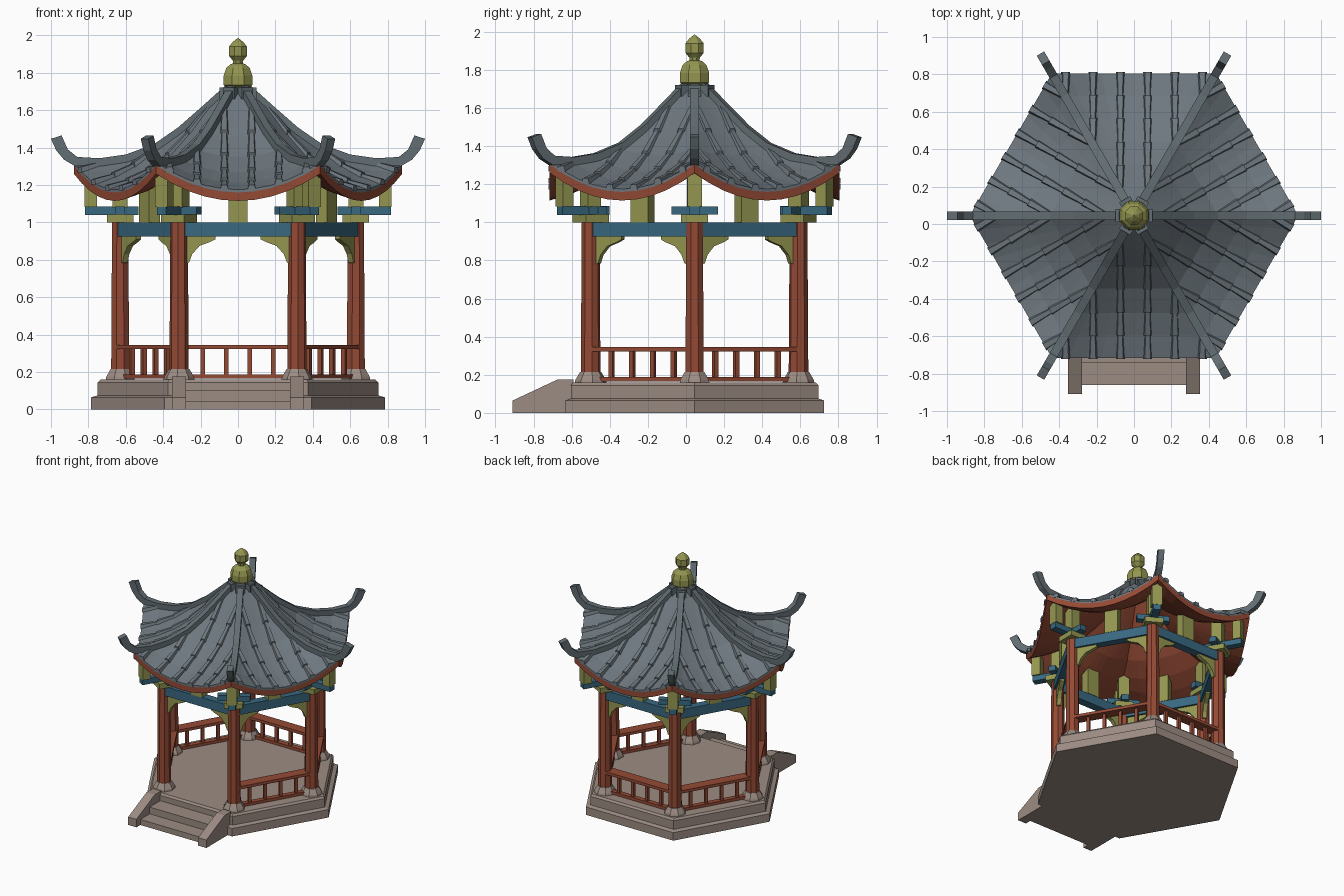
import bpy, bmesh, math
from mathutils import Matrix, Vector

if "Cube" in bpy.data.objects:
    bpy.data.objects.remove(bpy.data.objects["Cube"])

CY = 0.045                      # the hexagon centre sits behind the origin
C30 = math.cos(math.pi / 6)
CORNERS = [math.radians(60 * i) for i in range(6)]
SIDES = [math.radians(60 * i + 30) for i in range(6)]
FRONT = 4                       # index of the open side with the steps


def material(name, *srgb):
    lin = [((c / 255 + 0.055) / 1.055) ** 2.4 for c in srgb] + [1]
    m = bpy.data.materials.new(name)
    m.use_nodes = True
    m.diffuse_color = lin
    m.node_tree.nodes["Principled BSDF"].inputs["Base Color"].default_value = lin
    return m


STONE = material("warm stone", 156, 140, 131)
RED = material("red wood", 148, 74, 53)
BLUE = material("blue beam", 56, 104, 128)
OLIVE = material("olive paint", 148, 150, 80)
TILE = material("grey tile", 110, 120, 127)
RIDGE = material("ridge grey", 98, 109, 114)


def finish(name, bm, mats, angle=0.0):
    bmesh.ops.recalc_face_normals(bm, faces=bm.faces)
    bm.transform(Matrix.Translation((0, CY, 0)) @ Matrix.Rotation(angle, 4, "Z"))
    me = bpy.data.meshes.new(name)
    bm.to_mesh(me)
    bm.free()
    for m in mats:
        me.materials.append(m)
    ob = bpy.data.objects.new(name, me)
    bpy.context.collection.objects.link(ob)
    return ob


def add_box(bm, x, y, z):
    """x, y, z are (low, high) pairs."""
    mid = [(a + b) / 2 for a, b in (x, y, z)]
    size = [b - a for a, b in (x, y, z)]
    bmesh.ops.create_cube(bm, size=1, matrix=Matrix.Translation(mid) @ Matrix.Diagonal(size + [1]))


def box(name, mat, angle, x, y, z):
    bm = bmesh.new()
    add_box(bm, x, y, z)
    return finish(name, bm, [mat], angle)


def bridge(bm, rings):
    """Skin a list of closed rings and cap both ends."""
    rings = [[bm.verts.new(p) for p in ring] for ring in rings]
    for a, b in zip(rings, rings[1:]):
        for i in range(len(a)):
            j = (i + 1) % len(a)
            bm.faces.new((a[i], a[j], b[j], b[i]))
    bm.faces.new(rings[0])
    bm.faces.new(rings[-1])


def lathe(name, mat, profile, sides, angle=0.0, offset=0.0, turn=0.0):
    bm = bmesh.new()
    ring = [2 * math.pi * i / sides + turn for i in range(sides)]
    bridge(bm, [[(offset + r * math.cos(a), r * math.sin(a), z) for a in ring] for r, z in profile])
    return finish(name, bm, [mat], angle)


def slab(name, mat, outline, lo, hi, angle, axis):
    """Extrude an outline of (u, z) points; axis is the extrusion direction."""
    bm = bmesh.new()
    place = (lambda u, z, w: (u, w, z)) if axis == "y" else (lambda u, z, w: (w, u, z))
    bridge(bm, [[place(u, z, w) for u, z in outline] for w in (lo, hi)])
    return finish(name, bm, [mat], angle)


# Stone platform
lathe("platform", STONE, [(.785, 0), (.785, .065), (.75, .075), (.75, .145), (.735, .16)], 6)

# Front steps with sloped side walls
for side, x in (("right", -.352), ("left", .278)):
    slab(side + "_step_wall", STONE,
         [(-.955, 0), (-.955, .065), (-.72, .175), (-.635, .175), (-.635, 0)], x, x + .074, 0, "x")
for i, (y, z) in enumerate([(-.905, .045), (-.785, .10)]):
    box(f"step_{i + 1}", STONE, 0, (-.28, .28), (y, -.64), (0, z))

# Columns with stone feet and bracket sets
for a in CORNERS:
    lathe("column_foot", STONE, [(.085, .155), (.08, .175), (.056, .215)], 8, a, .63, math.pi / 8)
    lathe("column", RED, [(.052, .21), (.047, 1.0)], 8, a, .63, math.pi / 8)
    box("bracket_cap", OLIVE, a, (.56, .70), (-.07, .07), (1.0, 1.042))
    box("bracket_arm_out", BLUE, a, (.533, .818), (-.028, .028), (1.04, 1.085))
    box("bracket_arm_cross", BLUE, a, (.603, .657), (-.122, .122), (1.041, 1.084))
    box("bracket_post", OLIVE, a, (.59, .67), (-.04, .04), (1.08, 1.285))
    box("bracket_end_post", OLIVE, a, (.755, .82), (-.038, .038), (1.083, 1.275))

# Beams, corner braces, struts and bench rails on each side
APO = .63 * C30
BRACE = [(.30, .93), (.30, .775), (.262, .785), (.245, .83), (.205, .875), (.15, .895), (.12, .91), (.12, .93)]
for i, a in enumerate(SIDES):
    box("beam", BLUE, a, (APO - .032, APO + .032), (-.315, .315), (.925, 1.0))
    box("strut", OLIVE, a, (APO - .035, APO + .035), (-.052, .052), (1.0, 1.225))
    for s in (-1, 1):
        slab("corner_brace", OLIVE, [(s * u, z) for u, z in BRACE], APO - .016, APO + .016, a, "x")
    if i != FRONT:
        box("bench_top", RED, a, (APO - .045, APO + .04), (-.285, .285), (.322, .345))
        box("bottom_rail", RED, a, (APO - .02, APO + .02), (-.285, .285), (.165, .188))
        bm = bmesh.new()
        for k in range(4):
            y = (k - 1.5) * .126
            add_box(bm, (APO - .012, APO + .012), (y - .012, y + .012), (.18, .33))
        finish("balusters", bm, [RED], a)

# Roof surface: ridge curve with a sag towards the middle of each side
EAVE = .878
CURVE = [(.05, 1.72), (.2, 1.585), (.32, 1.48), (.45, 1.39), (.6, 1.335), (.74, 1.315), (EAVE, 1.32)]


def ridge_z(r):
    for (r0, z0), (r1, z1) in zip(CURVE, CURVE[1:]):
        if r <= r1:
            break
    return z0 + (z1 - z0) * (r - r0) / (r1 - r0)


def roof_z(r, t):
    return ridge_z(r) - .145 * (r / EAVE) ** 2 * (1 - min(1, t * t))


def roof_panel(angle):
    bm = bmesh.new()
    cols = [k / 5 - 1 for k in range(11)]

    def row(r, drop):
        return [bm.verts.new((r * C30, t * r / 2, roof_z(r, t) - drop)) for t in cols]

    def strip(a, b, index):
        for k in range(len(cols) - 1):
            bm.faces.new((a[k], a[k + 1], b[k + 1], b[k])).material_index = index

    top = [row(r, 0) for r, _ in CURVE]
    under = [row(r, .06) for r, _ in CURVE]
    lip = row(EAVE, .015)
    for rows, index in ((top, 0), (under, 1)):
        for a, b in zip(rows, rows[1:]):
            strip(a, b, index)
    strip(top[-1], lip, 0)
    strip(lip, under[-1], 1)
    finish("roof_panel", bm, [TILE, RED], angle)


def tile_ribs(angle):
    bm = bmesh.new()
    for k in range(6):
        x = (k - 2.5) * EAVE / 6
        start, end = max(abs(x) / math.tan(math.pi / 6) + .02, .1), EAVE * C30 + .006
        count = max(1, round((end - start) / .115))
        step = (end - start) / count
        for n in range(count):
            rings = []
            for a, w in ((start + n * step, .017), (start + (n + 1) * step, .024)):
                r = min(a / C30, EAVE)
                z = roof_z(r, 2 * x / r) - .008
                rings.append([(a, x + u * w, z + v * w) for u, v in ((-1, 0), (-.65, 1.2), (.65, 1.2), (1, 0))])
            bridge(bm, rings)
    finish("tile_ribs", bm, [TILE], angle)


for a in SIDES:
    roof_panel(a)
    tile_ribs(a)

# Hip ridges ending in upturned horns
crest = [(r, z + .028) for r, z in CURVE[:-1]]
horn = [(.86, 1.35), (.91, 1.39), (.943, 1.465), (1.0, 1.447), (.972, 1.385), (.93, 1.335), (.87, 1.30)]
belly = [(r, z - .025) for r, z in reversed(CURVE[:-1])]
for a in CORNERS:
    slab("hip_ridge", RIDGE, crest + horn + belly, -.023, .023, a, "y")
    box("ridge_head", RIDGE, a, (.05, .1), (-.034, .034), (1.66, 1.72))

# Finial
lathe("finial", OLIVE, [(.07, 1.69), (.07, 1.725), (.083, 1.735), (.083, 1.785), (.068, 1.825), (.045, 1.845),
                        (.028, 1.85), (.03, 1.865), (.052, 1.89), (.052, 1.94), (.03, 1.965), (.003, 1.985)],
      8, 0, 0, math.pi / 8)
